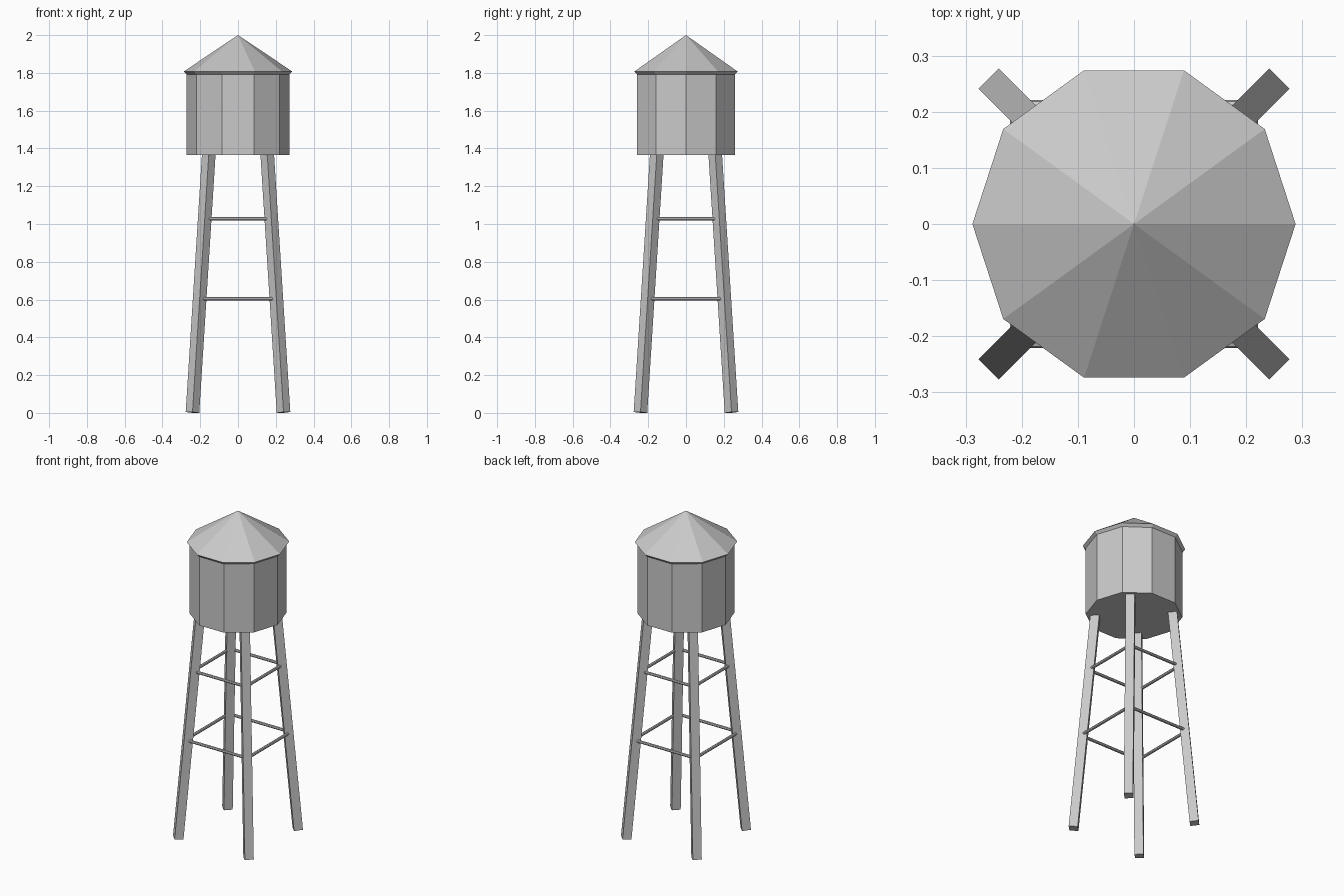
import bpy
import bmesh
from math import cos, sin, pi
from mathutils import Matrix, Vector

cube = bpy.data.objects.get("Cube")
if cube:
    bpy.data.objects.remove(cube, do_unlink=True)

# One plain grey for the whole tower
GREY = (0.59, 0.59, 0.59, 1.0)
metal = bpy.data.materials.new("light_grey_metal")
metal.use_nodes = True
metal.diffuse_color = GREY
metal.node_tree.nodes["Principled BSDF"].inputs["Base Color"].default_value = GREY

SIDES = 10


def finish(bm, name):
    bmesh.ops.recalc_face_normals(bm, faces=bm.faces)
    mesh = bpy.data.meshes.new(name)
    bm.to_mesh(mesh)
    bm.free()
    mesh.materials.append(metal)
    obj = bpy.data.objects.new(name, mesh)
    bpy.context.collection.objects.link(obj)
    return obj


def ring(bm, radius, z):
    return [bm.verts.new((radius * cos(2 * pi * i / SIDES),
                          radius * sin(2 * pi * i / SIDES), z)) for i in range(SIDES)]


def bridge(bm, low, high):
    for i in range(SIDES):
        j = (i + 1) % SIDES
        bm.faces.new((low[i], low[j], high[j], high[i]))


def beam(name, start, end, radius, sides, roll=0.0):
    """Straight prism between two points."""
    start, end = Vector(start), Vector(end)
    axis = (end - start).normalized()
    up = Vector((0, 0, 1)) if abs(axis.z) < 0.9 else Vector((start.x, start.y, 0))
    side = axis.cross(up).normalized()
    up = side.cross(axis)
    frame = Matrix((side, up, axis)).transposed().to_4x4()
    frame.translation = (start + end) / 2
    bm = bmesh.new()
    bmesh.ops.create_cone(bm, cap_ends=True, segments=sides, radius1=radius,
                          radius2=radius, depth=(end - start).length,
                          matrix=frame @ Matrix.Rotation(roll, 4, "Z"))
    return finish(bm, name)


# Tank: closed ten-sided drum
bm = bmesh.new()
bottom, top = ring(bm, 0.272, 1.365), ring(bm, 0.272, 1.795)
bridge(bm, bottom, top)
bm.faces.new(bottom)
bm.faces.new(top)
finish(bm, "tank")

# Roof: shallow cone with an undercut rim
bm = bmesh.new()
under, eave = ring(bm, 0.271, 1.79), ring(bm, 0.288, 1.807)
bridge(bm, under, eave)
apex = bm.verts.new((0, 0, 2.0))
for i in range(SIDES):
    bm.faces.new((eave[i], eave[(i + 1) % SIDES], apex))
bm.faces.new(under)
finish(bm, "roof")

# Legs: square posts leaning inward, turned to face the corners
FOOT, HEAD = 0.241, 0.154
for y_name, sy in (("front", -1), ("back", 1)):
    for x_name, sx in (("left", 1), ("right", -1)):
        beam(f"{y_name}_{x_name}_leg", (sx * FOOT, sy * FOOT, 0.0023),
             (sx * HEAD, sy * HEAD, 1.38), 0.036, 4, pi / 4)

# Braces: two square loops of thin rods joining the legs
for level, z, reach in (("lower", 0.604, 0.212), ("upper", 1.027, 0.181)):
    for s, y_name, x_name in ((-1, "front", "right"), (1, "back", "left")):
        beam(f"{level}_{y_name}_brace", (-reach, s * reach, z), (reach, s * reach, z), 0.009, 8)
        beam(f"{level}_{x_name}_brace", (s * reach, -reach, z), (s * reach, reach, z), 0.009, 8)
